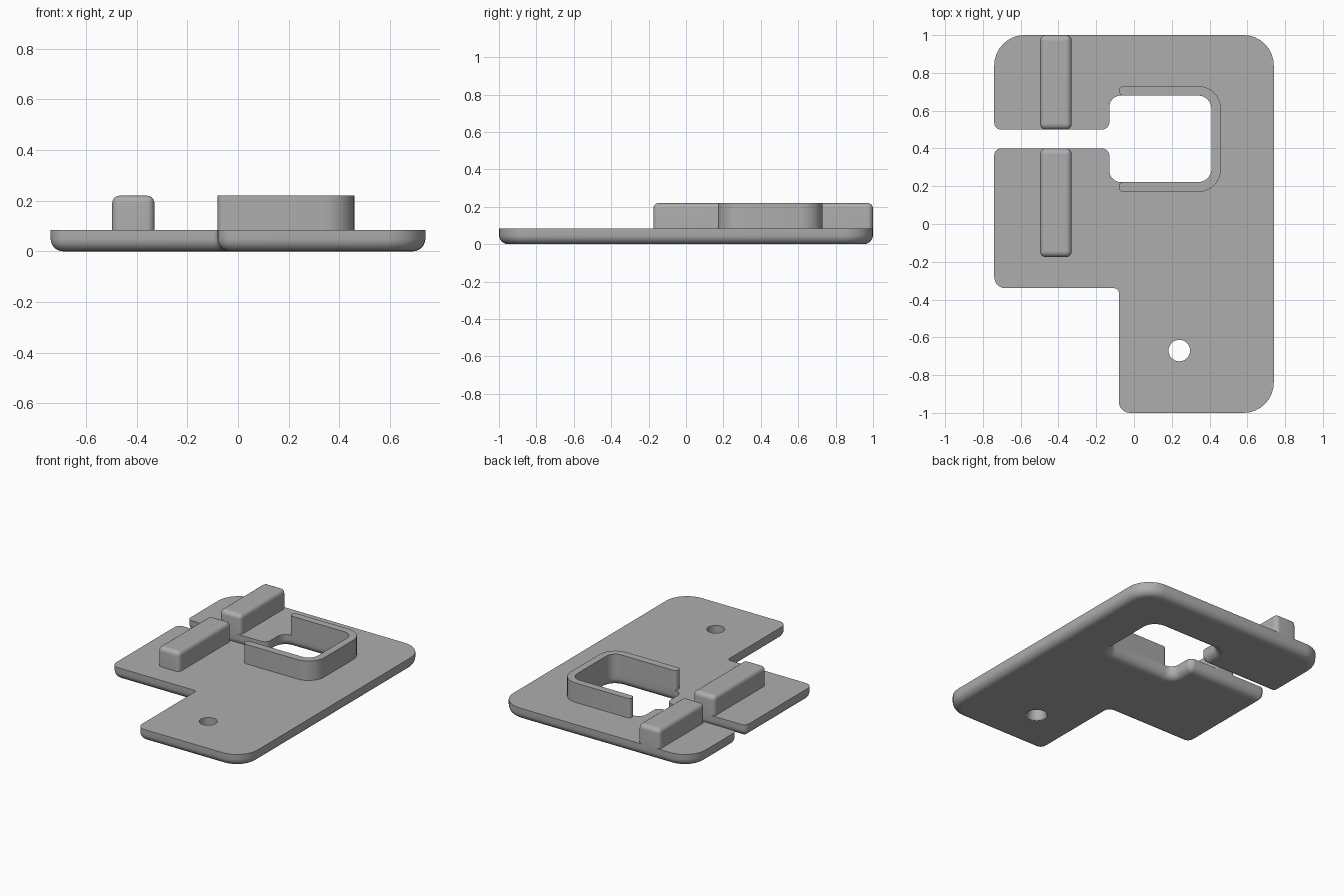
import bpy, bmesh, math
from mathutils import Vector

cube = bpy.data.objects.get("Cube")
if cube:
    bpy.data.objects.remove(cube, do_unlink=True)

PLATE_TOP, WALL_TOP = 0.085, 0.22

grey = bpy.data.materials.new("plain grey")
grey.use_nodes = True
grey.diffuse_color = (0.42, 0.42, 0.42, 1)
grey.node_tree.nodes["Principled BSDF"].inputs["Base Color"].default_value = grey.diffuse_color


def outline(corners, inset=0.0, steps=8):
    """Counter-clockwise right-angled outline with rounded corners (x, y, radius)."""
    points = []
    count = len(corners)
    for i, (x, y, radius) in enumerate(corners):
        p = Vector((x, y))
        d_in = (p - Vector(corners[i - 1][:2])).normalized()
        d_out = (Vector(corners[(i + 1) % count][:2]) - p).normalized()
        convex = d_in.cross(d_out) > 0
        r = max(radius - inset if convex else radius + inset, 0.002)
        p += inset * (Vector((-d_in.y, d_in.x)) + Vector((-d_out.y, d_out.x)))
        centre = p + r * (d_out - d_in)
        for k in range(steps + 1):
            a = math.pi / 2 * k / steps
            points.append(centre + r * (d_in * math.sin(a) - d_out * math.cos(a)))
    return points


def circle(x, y, radius, sides=32):
    turn = math.tau / sides
    return [Vector((x + radius * math.cos(turn * k), y + radius * math.sin(turn * k)))
            for k in range(sides)]


def loft(name, levels):
    """Solid from levels (z, loops): smooth sides and flat end caps."""
    bm = bmesh.new()
    rings = [[[bm.verts.new((p.x, p.y, z)) for p in loop] for loop in loops]
             for z, loops in levels]
    for lower, upper in zip(rings, rings[1:]):
        for a, b in zip(lower, upper):
            for i in range(len(a)):
                j = (i + 1) % len(a)
                bm.faces.new((a[i], a[j], b[j], b[i])).smooth = True
    for level in (rings[0], rings[-1]):
        edges = [bm.edges.get((r[i - 1], r[i])) for r in level for i in range(len(r))]
        cap = bmesh.ops.triangle_fill(bm, use_beauty=True, edges=edges, normal=(0, 0, 1))
        for item in cap["geom"]:
            if isinstance(item, bmesh.types.BMFace):
                item.smooth = False
    bmesh.ops.recalc_face_normals(bm, faces=bm.faces)
    mesh = bpy.data.meshes.new(name)
    bm.to_mesh(mesh)
    bm.free()
    mesh.materials.append(grey)
    obj = bpy.data.objects.new(name, mesh)
    bpy.context.collection.objects.link(obj)
    return obj


def fillet(radius, steps=6):
    """Pairs of (distance from the end face, inset) along a quarter round."""
    angles = [math.pi / 2 * k / steps for k in range(steps + 1)]
    return [(radius * (1 - math.cos(a)), radius * (1 - math.sin(a))) for a in angles]


# Base plate: one outline running through the slot and window, rounded underneath
plate = [(-0.08, -1, 0.06), (0.74, -1, 0.16), (0.74, 1, 0.16), (-0.74, 1, 0.16),
         (-0.74, 0.5, 0.035), (-0.13, 0.5, 0.04), (-0.13, 0.68, 0.06), (0.41, 0.68, 0.07),
         (0.41, 0.222, 0.07), (-0.13, 0.222, 0.06), (-0.13, 0.4, 0.04), (-0.74, 0.4, 0.035),
         (-0.74, -0.34, 0.06), (-0.08, -0.34, 0.025)]
profile = fillet(0.05) + [(PLATE_TOP, 0)]
loft("base_plate", [(z, [outline(plate, d), circle(0.24, -0.67, 0.057 + d / 4)])
                    for z, d in profile])

# Upright wall around three sides of the window
wall = [(-0.08, 0.17, 0.024), (0.46, 0.17, 0.12), (0.46, 0.73, 0.12), (-0.08, 0.73, 0.024),
        (-0.08, 0.68, 0.024), (0.41, 0.68, 0.07), (0.41, 0.222, 0.07), (-0.08, 0.222, 0.024)]
loft("window_wall", [(z, [outline(wall)]) for z in (PLATE_TOP, WALL_TOP)])

# Two raised ribs, one on each side of the slot
for name, y0, y1 in (("front_rib", -0.175, 0.4), ("back_rib", 0.5, 1.0)):
    rib = [(x, y, 0.03) for x, y in ((-0.497, y0), (-0.33, y0), (-0.33, y1), (-0.497, y1))]
    rounded_top = [(WALL_TOP - z, [outline(rib, d)]) for z, d in reversed(fillet(0.03))]
    loft(name, [(PLATE_TOP - 0.005, [outline(rib)])] + rounded_top)
